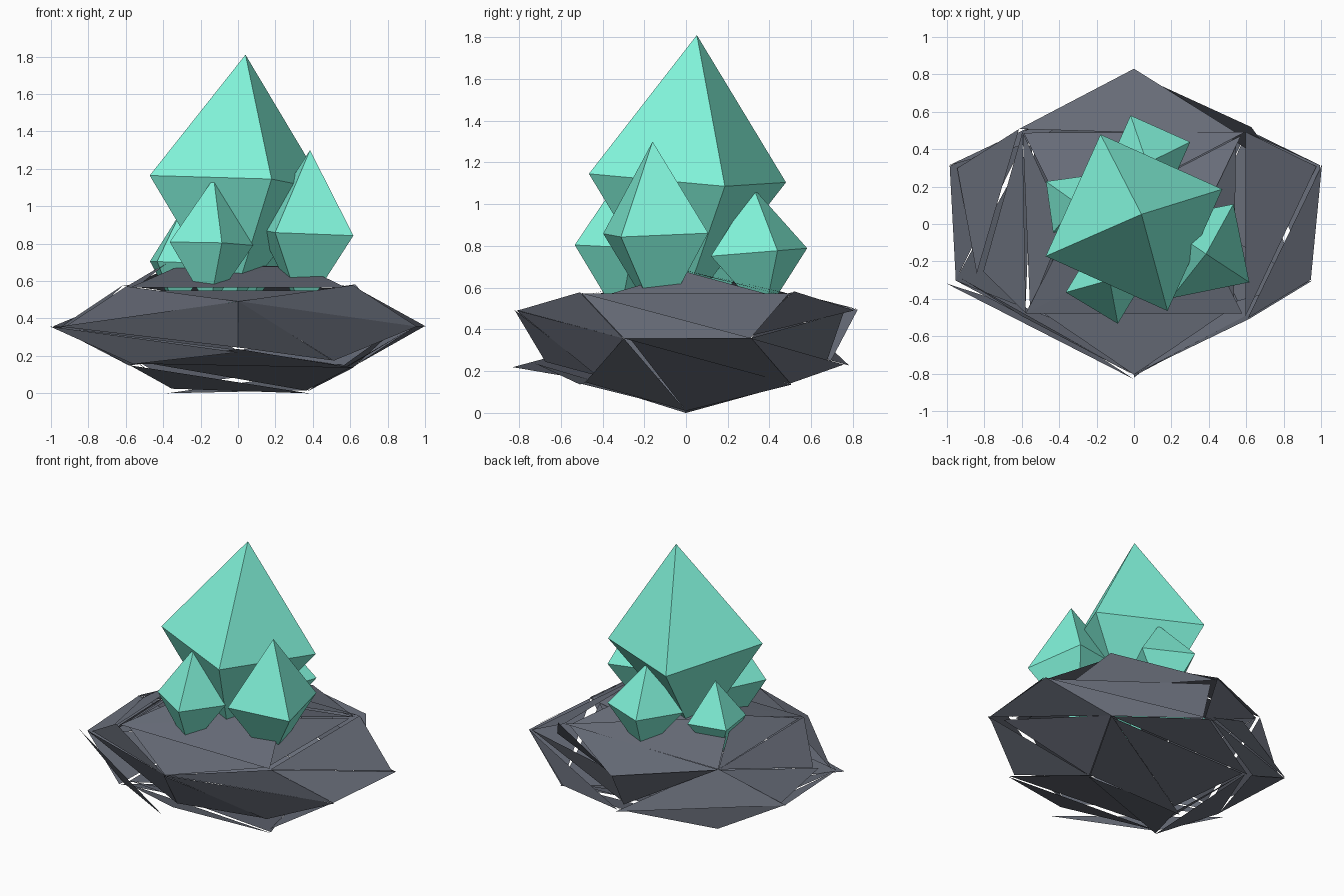
import bpy, math, random
from mathutils import Vector

if "Cube" in bpy.data.objects:
    bpy.data.objects.remove(bpy.data.objects["Cube"])

random.seed(4)


def material(name, rgb):
    m = bpy.data.materials.new(name)
    m.diffuse_color = (*rgb, 1)
    m.use_nodes = True
    m.node_tree.nodes["Principled BSDF"].inputs["Base Color"].default_value = m.diffuse_color
    return m


def add_mesh(name, verts, faces, mat):
    me = bpy.data.meshes.new(name)
    me.from_pydata(verts, [], faces)
    me.materials.append(mat)
    me.update()
    ob = bpy.data.objects.new(name, me)
    bpy.context.collection.objects.link(ob)
    return ob


stone = material("slate", (0.145, 0.16, 0.20))
mint = material("mint_crystal", (0.22, 0.90, 0.70))

# Cracked rock: a squashed dodecahedron whose loose triangles are jittered apart
T = (1 + math.sqrt(5)) / 2
R = 1 / T
S = (-1, 1)
corners = [(x, y, z) for x in S for y in S for z in S]
corners += [(0, a * R, b * T) for a in S for b in S]
corners += [(a * R, b * T, 0) for a in S for b in S]
corners += [(a * T, 0, b * R) for b in S for a in S]
pentagons = [
    (3, 11, 7, 15, 13), (7, 19, 17, 6, 15), (17, 4, 8, 10, 6), (8, 0, 16, 2, 10),
    (0, 12, 1, 18, 16), (6, 10, 2, 13, 15), (2, 16, 18, 3, 13), (18, 1, 9, 11, 3),
    (4, 14, 12, 0, 8), (11, 9, 5, 19, 7), (19, 5, 14, 4, 17), (1, 12, 14, 5, 9)]
# how far the clearly displaced shards reach out, by pentagon and triangle
reach = {
    (0, 1): (.87, .98, .87), (0, 2): (.94, .94, .90), (0, 3): (.94, .90, .88),
    (1, 1): (.99, .95, 1.01), (1, 2): (.97, .98, .97),
    (2, 1): (1.0, .98, .92), (2, 2): (.98, .82, .92), (2, 3): (.82, .98, 1.02),
    (3, 3): (.84, .97, 1.0),
    (5, 1): (.93, 1.01, 1.0), (5, 2): (.97, .96, .91), (5, 3): (.93, .90, .91),
    (6, 1): (1.0, .95, .845), (6, 2): (.97, .81, .94),
    (7, 1): (1.01, .91, 1.01), (7, 2): (.96, .82, .98),
    (8, 3): (.97, .90, .90),
    (9, 1): (1.0, .82, .82), (9, 2): (.99, .83, .96), (9, 3): (.98, .96, 1.0),
    (10, 1): (.95, .95, .97), (10, 3): (.95, .99, 1.0),
    (11, 1): (.94, .93, 1.0), (11, 3): (.90, 1.0, .88)}
verts, faces = [], []
for pi, p in enumerate(pentagons):
    for i in (1, 2, 3):
        n = len(verts)
        for c, k in enumerate((p[0], p[i], p[i + 1])):
            x, y, z = corners[k]
            s = 1 - 0.15 * random.random() ** 1.5
            if (pi, i) in reach:
                s = reach[pi, i][c]
            verts.append((x * s * 0.615, -z * s * 0.508, 0.357 + y * s * 0.221))
        faces.append((n, n + 1, n + 2))
add_mesh("cracked_rock", verts, faces, stone)


# Crystals: tilted, stretched octahedra
def crystal(name, centre, axis, radius, angle):
    c, a = Vector(centre), Vector(axis)
    pts = [c + a, c - a]
    for i in range(4):
        t = math.radians(angle + 90 * i)
        v = Vector((radius * math.cos(t), radius * math.sin(t), 0))
        v.z = -v.dot(a) / a.z
        pts.append(c + v)
    fs = []
    for i in range(4):
        j = (i + 1) % 4
        fs += [(0, 2 + i, 2 + j), (1, 2 + j, 2 + i)]
    add_mesh(name, pts, fs, mint)


crystal("main_crystal", (0, 0.007, 1.125), (0.04, 0.045, 0.685), 0.505, 20.8)
crystal("right_crystal", (0.365, -0.145, 0.86), (0.02, -0.015, 0.44), 0.302, 56.5)
crystal("front_crystal", (-0.142, -0.31, 0.80), (0.012, 0.01, 0.35), 0.23, 14)
crystal("back_crystal", (0.07, 0.35, 0.77), (0.0, -0.025, 0.305), 0.247, 21)
crystal("left_crystal", (-0.315, 0.11, 0.70), (0.01, 0.0, 0.27), 0.195, 53)
